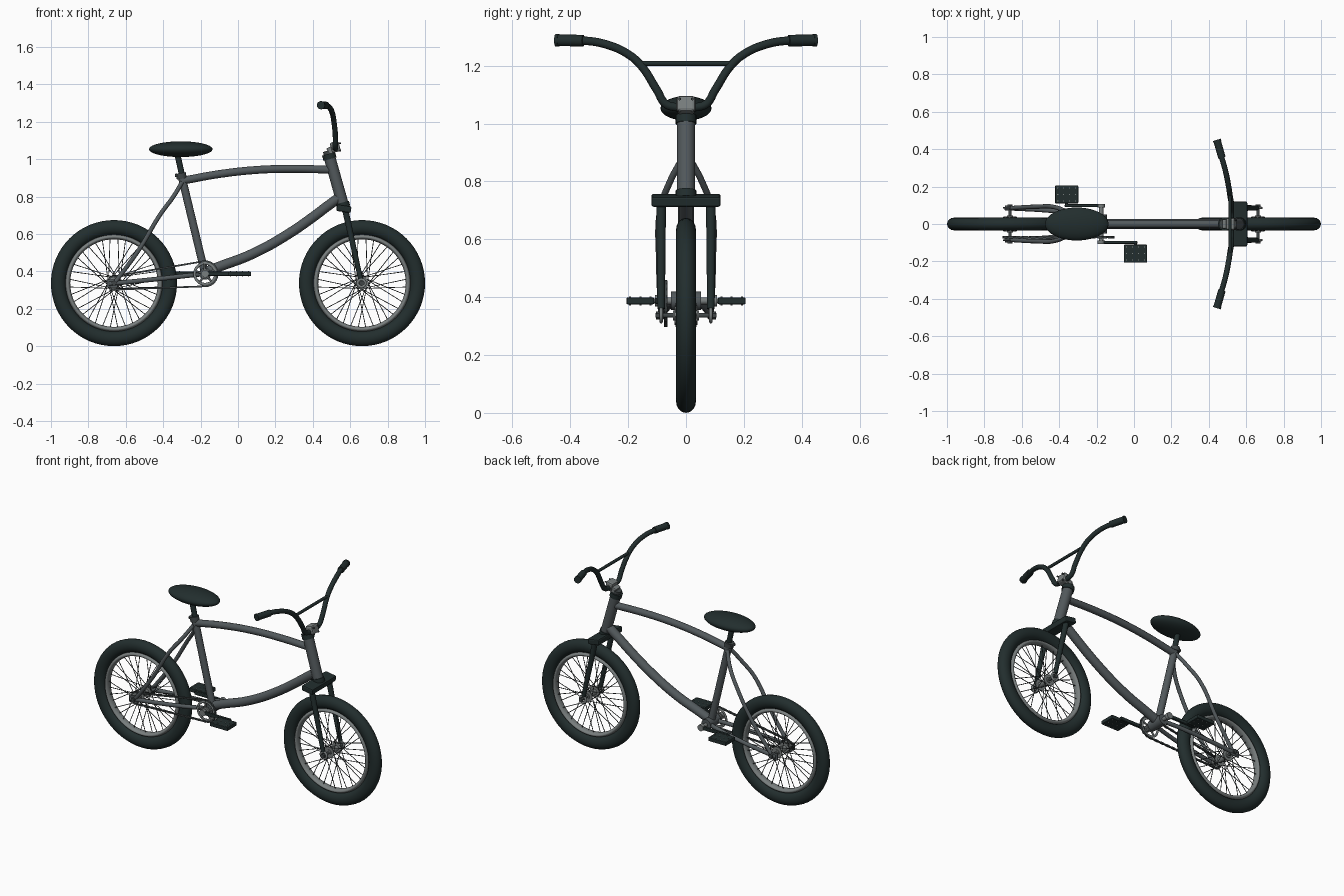
import bpy, bmesh, math
from mathutils import Vector, Matrix

cube = bpy.data.objects.get("Cube")
if cube:
    bpy.data.objects.remove(cube, do_unlink=True)


def material(name, rgb):
    m = bpy.data.materials.new(name)
    m.use_nodes = True
    m.diffuse_color = (*rgb, 1)
    m.node_tree.nodes["Principled BSDF"].inputs["Base Color"].default_value = (*rgb, 1)
    return m


BLACK = material("black_rubber", (0.016, 0.027, 0.027))
GREY = material("frame_grey", (0.085, 0.1, 0.107))
METAL = material("light_metal", (0.19, 0.21, 0.21))
STEEL = material("dark_steel", (0.05, 0.06, 0.062))


def finish(name, mat, smooth=True):
    ob = bpy.context.object
    ob.name = ob.data.name = name
    ob.data.materials.clear()
    ob.data.materials.append(mat)
    if smooth:
        bpy.ops.object.shade_smooth_by_angle(angle=math.radians(40))
    return ob


def from_bmesh(name, bm, mat):
    me = bpy.data.meshes.new(name)
    bm.to_mesh(me)
    bm.free()
    ob = bpy.data.objects.new(name, me)
    bpy.context.collection.objects.link(ob)
    me.materials.append(mat)
    return ob


def bm_rod(bm, a, b, r0, r1=None, sides=6):
    a, b = Vector(a), Vector(b)
    d = b - a
    mx = Matrix.Translation((a + b) / 2) @ d.to_track_quat('Z', 'Y').to_matrix().to_4x4()
    bmesh.ops.create_cone(bm, cap_ends=True, segments=sides, radius1=r0,
                          radius2=r0 if r1 is None else r1, depth=d.length, matrix=mx)


def rod(name, a, b, r0, mat, r1=None, sides=20):
    bm = bmesh.new()
    bm_rod(bm, a, b, r0, r1, sides)
    ob = from_bmesh(name, bm, mat)
    bpy.ops.object.select_all(action='DESELECT')
    bpy.context.view_layer.objects.active = ob
    ob.select_set(True)
    return finish(name, mat)


def tube(name, pts, r, mat, cyclic=False):
    cu = bpy.data.curves.new(name, 'CURVE')
    cu.dimensions = '3D'
    cu.bevel_depth, cu.bevel_resolution, cu.resolution_u = r, 4, 10
    cu.use_fill_caps = True
    sp = cu.splines.new('BEZIER')
    sp.bezier_points.add(len(pts) - 1)
    for bp, p in zip(sp.bezier_points, pts):
        bp.co = p
        bp.handle_left_type = bp.handle_right_type = 'AUTO'
    ob = bpy.data.objects.new(name, cu)
    bpy.context.collection.objects.link(ob)
    bpy.ops.object.select_all(action='DESELECT')
    bpy.context.view_layer.objects.active = ob
    ob.select_set(True)
    bpy.ops.object.convert(target='MESH')
    return finish(name, mat)


def box(name, loc, size, mat, tilt=0, bevel=0.005):
    bpy.ops.mesh.primitive_cube_add(size=1, location=loc, rotation=(0, tilt, 0))
    ob = finish(name, mat, False)
    ob.data.transform(Matrix.Diagonal((*size, 1)))
    mod = ob.modifiers.new("bevel", 'BEVEL')
    mod.width, mod.segments = bevel, 2
    return ob


def ring(name, loc, major, minor, mat, width=1.0, seg=64):
    bpy.ops.mesh.primitive_torus_add(location=loc, rotation=(math.pi / 2, 0, 0), major_radius=major,
                                     minor_radius=minor, major_segments=seg, minor_segments=16)
    bpy.context.object.scale.z = width
    return finish(name, mat)


# Wheels
AX, AZ = 0.663, 0.337
for end, x in (("front", AX), ("rear", -AX)):
    ring(end + "_tire", (x, 0, AZ), 0.297, 0.04, BLACK, 0.86)
    ring(end + "_rim", (x, 0, AZ), 0.247, 0.013, METAL, 1.8)
    rod(end + "_hub", (x, -0.045, AZ), (x, 0.045, AZ), 0.017, METAL)
    rod(end + "_axle", (x, -0.105, AZ), (x, 0.105, AZ), 0.008, STEEL)
    bm = bmesh.new()
    for s in (-1, 1):
        rod(end + "_hub_flange", (x, s * 0.034, AZ), (x, s * 0.039, AZ), 0.034, METAL, sides=32)
        rod(end + "_axle_nut", (x, s * 0.092, AZ), (x, s * 0.104, AZ), 0.014, STEEL, sides=6)
        for i in range(18):
            a = math.tau * (i + s * 0.25) / 18
            b = a + (1 if i % 2 else -1) * 1.1
            bm_rod(bm, (x + 0.031 * math.cos(b), s * 0.036, AZ + 0.031 * math.sin(b)),
                   (x + 0.24 * math.cos(a), s * 0.004, AZ + 0.24 * math.sin(a)), 0.0022, sides=5)
    from_bmesh(end + "_spokes", bm, STEEL)

# Frame
BX, BZ = -0.176, 0.387
rod("head_tube", (0.491, 0, 1.005), (0.563, 0, 0.75), 0.031, GREY)
tube("top_tube", [(-0.295, 0, 0.885), (-0.1, 0, 0.92), (0.1, 0, 0.942), (0.3, 0, 0.948), (0.5, 0, 0.943)], 0.021, GREY)
tube("down_tube", [(BX, 0, 0.395), (-0.1, 0, 0.425), (0.07, 0, 0.49), (0.27, 0, 0.6), (0.535, 0, 0.79)], 0.027, GREY)
rod("seat_tube", (-0.303, 0, 0.915), (BX, 0, BZ), 0.021, GREY)
rod("bottom_bracket_shell", (BX, -0.052, BZ), (BX, 0.052, BZ), 0.032, GREY, sides=28)
for side, s in (("left", 1), ("right", -1)):
    tube(side + "_seat_stay", [(-0.3, s * 0.015, 0.875), (-0.345, s * 0.055, 0.80), (-0.415, s * 0.088, 0.705),
                               (-0.53, s * 0.092, 0.515), (-0.66, s * 0.085, AZ)], 0.0115, GREY)
    tube(side + "_chain_stay", [(BX, s * 0.03, BZ), (-0.27, s * 0.05, 0.377), (-0.45, s * 0.072, 0.357),
                                (-0.69, s * 0.086, 0.333)], 0.0125, GREY)
    box(side + "_dropout", (-0.672, s * 0.086, 0.335), (0.06, 0.008, 0.045), GREY)

# Seat
rod("seat_post", (-0.325, 0, 1.03), (-0.296, 0, 0.90), 0.016, BLACK)
rod("seat_clamp", (-0.306, 0, 0.925), (-0.3, 0, 0.895), 0.027, STEEL)
box("seat_clamp_bolt", (-0.325, 0, 0.912), (0.025, 0.03, 0.018), STEEL, 0.2)
bpy.ops.mesh.primitive_uv_sphere_add(segments=40, ring_count=20, location=(-0.306, 0, 1.053))
bpy.context.object.scale = (0.17, 0.088, 0.042)
finish("seat", BLACK)

# Fork
rod("lower_headset", (0.558, 0, 0.768), (0.565, 0, 0.742), 0.036, BLACK)
box("fork_crown", (0.566, 0, 0.735), (0.078, 0.24, 0.036), BLACK, 0.15, 0.008)
for side, s in (("left", 1), ("right", -1)):
    rod(side + "_fork_leg", (0.572, s * 0.086, 0.735), (0.655, s * 0.086, 0.36), 0.017, BLACK, 0.013)
    ring(side + "_fork_dropout", (AX - 0.003, s * 0.086, AZ), 0.02, 0.008, METAL, 0.8, 32)

# Headset, stem and handlebar
rod("upper_headset", (0.484, 0, 1.028), (0.492, 0, 1.0), 0.036, BLACK)
rod("steerer_cap", (0.479, 0, 1.045), (0.485, 0, 1.025), 0.026, STEEL)
box("stem_body", (0.503, 0, 1.05), (0.05, 0.05, 0.04), METAL, -0.5)
box("stem_clamp", (0.52, 0, 1.065), (0.048, 0.064, 0.056), METAL, -0.25, 0.01)
for y in (-0.022, 0.022):
    for z in (1.045, 1.085):
        rod("stem_bolt", (0.535, y, z), (0.55, y, z), 0.005, STEEL, sides=8)
half = [(0.52, 0.035, 1.057), (0.52, 0.07, 1.068), (0.521, 0.1, 1.115), (0.513, 0.155, 1.2),
        (0.506, 0.2, 1.24), (0.49, 0.28, 1.275), (0.469, 0.355, 1.287), (0.442, 0.445, 1.288)]
tube("handlebar", [(x, -y, z) for x, y, z in reversed(half)] + half, 0.0145, BLACK)
rod("handlebar_crossbar", (0.513, -0.162, 1.208), (0.513, 0.162, 1.208), 0.009, BLACK)
for side, s in (("left", 1), ("right", -1)):
    rod(side + "_grip", (0.47, s * 0.355, 1.287), (0.444, s * 0.447, 1.288), 0.02, BLACK)
    rod(side + "_grip_end", (0.446, s * 0.44, 1.288), (0.443, s * 0.45, 1.288), 0.022, BLACK)

# Cranks and pedals
rod("crank_axle", (BX, -0.108, BZ), (BX, 0.108, BZ), 0.012, METAL)
for side, s in (("left", 1), ("right", -1)):
    px = BX - s * 0.184
    rod(side + "_crank_boss", (BX, s * 0.088, BZ), (BX, s * 0.108, BZ), 0.02, METAL)
    box(side + "_crank_arm", ((BX + px) / 2, s * 0.098, BZ), (0.205, 0.016, 0.022), BLACK)
    rod(side + "_pedal_axle", (px, s * 0.095, BZ), (px, s * 0.2, BZ), 0.008, STEEL)
    box(side + "_pedal", (px, s * 0.158, BZ), (0.124, 0.096, 0.024), BLACK)
    bm = bmesh.new()
    for i in range(4):
        for j in (-0.035, 0, 0.035):
            x, y = px - 0.048 + i * 0.032, s * 0.158 + j
            bm_rod(bm, (x, y, BZ - 0.0155), (x, y, BZ + 0.0155), 0.0035)
    from_bmesh(side + "_pedal_pins", bm, METAL)

# Chainring and rear sprocket
CY = -0.07
for name, x, z, r in (("chainring", BX, BZ, 0.062), ("rear_sprocket", -AX, AZ, 0.03)):
    ring(name, (x, CY, z), r - 0.006, 0.0075, METAL, 0.5, 48)
    rod(name + "_hub", (x, CY - 0.006, z), (x, CY + 0.006, z), r * 0.4, METAL)
    bm = bmesh.new()
    for i in range(5):
        a = math.tau * (i + 0.3) / 5
        bm_rod(bm, (x, CY, z), (x + r * 0.9 * math.cos(a), CY, z + r * 0.9 * math.sin(a)), 0.006)
    from_bmesh(name + "_arms", bm, METAL)

# Chain: links of alternating width laid along the loop round both sprockets
R, r = 0.067, 0.035
big, small = Vector((BX, CY, BZ)), Vector((-AX, CY, AZ))
slope = math.atan2(BZ - AZ, BX + AX)
lean = math.acos((R - r) / (big - small).length)
flip = slope + math.pi


def arc(c, rad, a0, a1, n):
    return [c + rad * Vector((math.cos(a0 + (a1 - a0) * i / n), 0, math.sin(a0 + (a1 - a0) * i / n)))
            for i in range(n + 1)]


front = arc(big, R, flip + lean - math.tau, flip - lean, 16)
back = arc(small, r, flip - lean, flip + lean, 8)
path = front
for i in range(1, 24):
    path.append(front[16].lerp(back[0], i / 24))
path += back
path += [back[-1].lerp(front[0], i / 24) for i in range(1, 24)]
bm = bmesh.new()
for i, p in enumerate(path):
    d = path[(i + 1) % len(path)] - p
    mx = Matrix.Translation(p + d / 2) @ Matrix.Rotation(-math.atan2(d.z, d.x), 4, 'Y')
    wide = 0.013 if i % 2 else 0.008
    bmesh.ops.create_cube(bm, size=1, matrix=mx @ Matrix.Diagonal((d.length * 1.15, wide, 0.009, 1)))
from_bmesh("chain", bm, STEEL)
